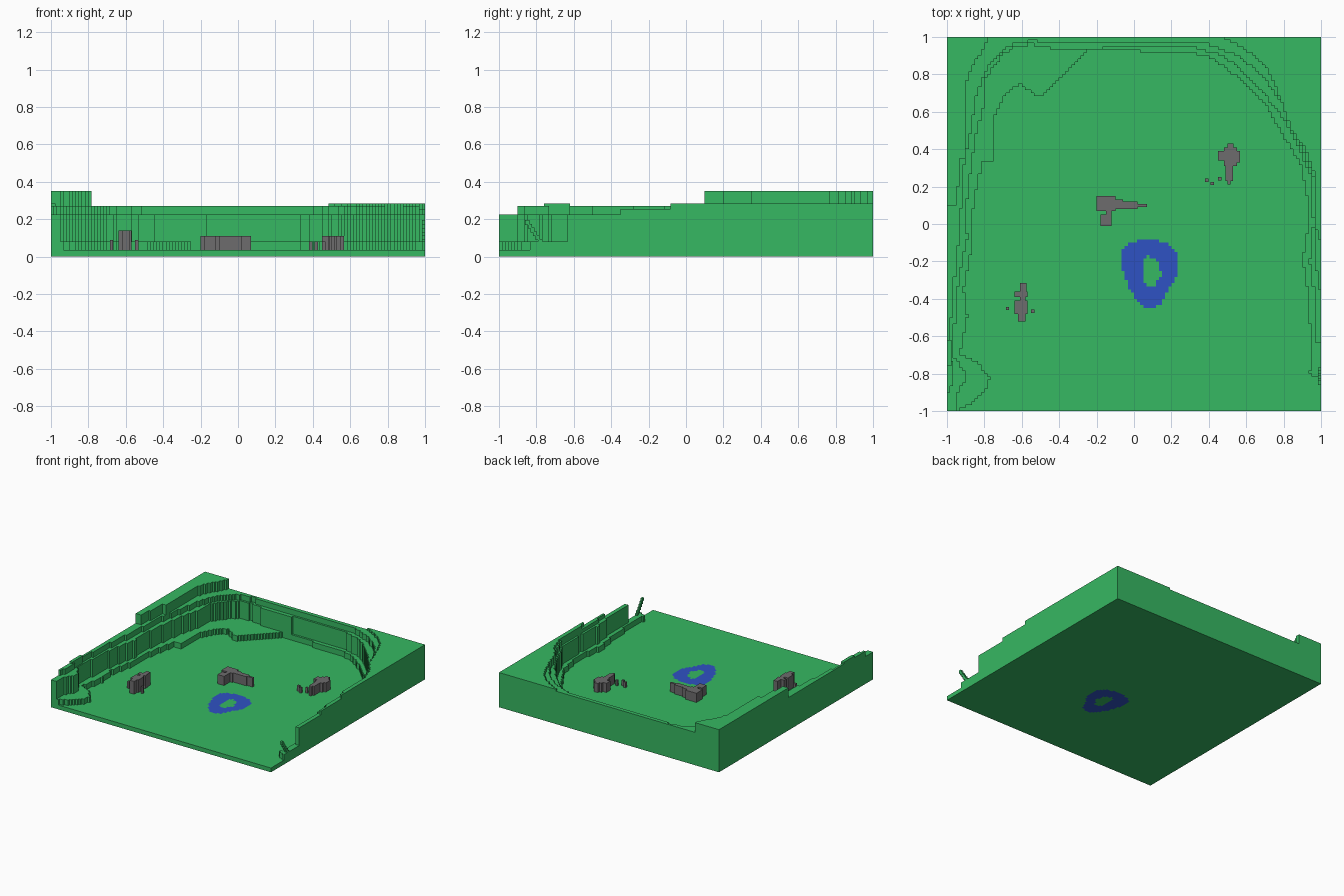
import bpy, bmesh
from mathutils import Vector

if "Cube" in bpy.data.objects:
    bpy.data.objects.remove(bpy.data.objects["Cube"])

N = 120                 # cells per side
C = 2 / N               # cell size
FLOOR = 0.035


def material(name, rgb):
    m = bpy.data.materials.new(name)
    m.use_nodes = True
    m.diffuse_color = (*rgb, 1)
    bsdf = m.node_tree.nodes["Principled BSDF"]
    bsdf.inputs["Base Color"].default_value = (*rgb, 1)
    bsdf.inputs["Roughness"].default_value = 0.9
    return m


GRASS = material("grass green", (0.037, 0.479, 0.122))
WATER = material("water blue", (0.028, 0.085, 0.55))
ROCK = material("rock grey", (0.155, 0.150, 0.155))


def inside(poly, x, y):
    hit = False
    for (x1, y1), (x2, y2) in zip(poly, poly[1:] + poly[:1]):
        if (y1 > y) != (y2 > y) and x < x1 + (y - y1) * (x2 - x1) / (y2 - y1):
            hit = not hit
    return hit


FRONT = [(1.1, -1.1), (-1.1, -1.1)]     # closes each basin at the open front

# Basin outlines: ground outside each one rises to the next terrace
low_basin = [
    (-.96, -1.1), (-.96, -1), (-.88, -.97), (-.8, -.9), (-.77, -.82), (-.85, -.73),
    (-.93, -.7), (-.91, -.6), (-.89, -.5), (-.91, -.35), (-.87, -.14), (-.87, .02),
    (-.83, .24), (-.81, .34), (-.75, .34), (-.75, .56), (-.69, .69), (-.61, .75),
    (-.5, .67), (-.37, .8), (-.24, .93), (.3, .92), (.43, .88), (.57, .77), (.7, .64),
    (.81, .45), (.89, .32), (.93, .13), (.93, -.03), (.9, -.2), (.93, -.35),
    (.95, -.67), (.94, -.8), (1, -.83), (1.1, -.83), (1.1, -1.1)]
cliff_basin = [
    (-.95, -1.1), (-.95, -.92), (-.9, -.83), (-.91, -.78), (-.97, -.7), (-.95, -.4),
    (-.93, -.25), (-.89, -.08), (-.9, .07), (-.87, .3), (-.85, .45), (-.8, .64),
    (-.8, .77), (-.72, .88), (-.66, .94), (-.55, .96), (-.4, .93), (-.2, .94),
    (0, .95), (.3, .95), (.48, .9), (.65, .75), (.8, .56), (.88, .4), (.95, .25),
    (.96, 0), (.94, -.2), (.96, -.35), (.97, -.63), (1.1, -.63), (1.1, -1.1)]
upper_basin = [
    (-1.1, -.92), (-.98, -.9), (-.96, -.8), (-.985, -.7), (-.97, -.4), (-.95, -.2),
    (-.93, 0), (-.91, .3), (-.87, .5), (-.84, .7), (-.78, .85), (-.68, .95),
    (-.55, .98), (-.4, .96), (-.2, .975), (0, .96), (.2, .975), (.4, .96), (.55, .9),
    (.68, .8), (.8, .63), (.9, .4), (.96, .25), (.975, 0), (.97, -.2), (.985, -.35),
    (1.1, -.35)] + FRONT
rim_basin = [
    (-1.1, .1), (-.96, .1), (-.94, .2), (-.94, .35), (-.9, .35), (-.9, .75),
    (-.85, .87), (-.8, .94), (-.74, 1.1), (.49, 1.1), (.49, .985), (.6, .93),
    (.7, .85), (.78, .68), (.84, .5), (.92, .4), (.97, .25), (.97, 0), (.985, -.08),
    (1.1, -.08)] + FRONT

# Pond ring with an island
pond = [(-.065, -.13), (-.02, -.1), (.07, -.075), (.17, -.1), (.235, -.16),
        (.23, -.27), (.18, -.36), (.14, -.43), (.085, -.455), (.03, -.43),
        (-.03, -.34), (-.065, -.22)]
island = [(.045, -.2), (.075, -.17), (.13, -.2), (.145, -.27), (.11, -.33),
          (.065, -.34), (.048, -.27)]


def height(x, y):
    if not inside(rim_basin, x, y):
        return 0.35 if x < 0 else 0.285
    if not inside(upper_basin, x, y):
        return 0.255 if x > .9 and y < 0 else 0.27
    if not inside(cliff_basin, x, y):
        return 0.225
    return FLOOR if inside(low_basin, x, y) else 0.08


# Terrain: one square column per cell, with walls only where heights differ
def build_terrain():
    mid = [-1 + (i + .5) * C for i in range(N)]
    h = [[height(x, y) for y in mid] for x in mid]
    bm = bmesh.new()

    def quad(pts, mat=0):
        bm.faces.new([bm.verts.new(p) for p in pts]).material_index = mat

    for i, x in enumerate(mid):
        for j, y in enumerate(mid):
            wet = int(inside(pond, x, y) and not inside(island, x, y))
            r, top = C / 2, h[i][j]
            ring = [(x - r, y - r), (x + r, y - r), (x + r, y + r), (x - r, y + r)]
            quad([(*p, top) for p in ring], wet)
            quad([(*p, 0) for p in reversed(ring)], wet)
            for k, (di, dj) in enumerate([(0, -1), (1, 0), (0, 1), (-1, 0)]):
                a, b = i + di, j + dj
                base = h[a][b] if 0 <= a < N and 0 <= b < N else 0
                if base < top:
                    p, q = ring[k], ring[(k + 1) % 4]
                    quad([(*p, base), (*q, base), (*q, top), (*p, top)])
    bmesh.ops.remove_doubles(bm, verts=bm.verts, dist=1e-5)
    me = bpy.data.meshes.new("terrain")
    bm.to_mesh(me)
    bm.free()
    me.materials.append(GRASS)
    me.materials.append(WATER)
    bpy.context.collection.objects.link(bpy.data.objects.new("terrain", me))


# Blocks given as (x0, x1, y0, y1, z0, z1)
def blocks(name, boxes, mat):
    bm = bmesh.new()
    for x0, x1, y0, y1, z0, z1 in boxes:
        vs = bmesh.ops.create_cube(bm, size=1)["verts"]
        bmesh.ops.scale(bm, verts=vs, vec=Vector((x1 - x0, y1 - y0, z1 - z0)))
        bmesh.ops.translate(bm, verts=vs, vec=Vector(
            ((x0 + x1) / 2, (y0 + y1) / 2, (z0 + z1) / 2)))
    me = bpy.data.meshes.new(name)
    bm.to_mesh(me)
    bm.free()
    me.materials.append(mat)
    bpy.context.collection.objects.link(bpy.data.objects.new(name, me))


def rock(name, top, plan):
    blocks(name, [(*p, FLOOR - .01, top) for p in plan], ROCK)


build_terrain()

rock("middle_rock", .11, [
    (-.2, -.1, .07, .15), (-.1, -.06, .08, .13), (-.06, .02, .08, .12),
    (.02, .07, .09, .107), (-.15, -.12, .05, .07), (-.18, -.12, -.01, .05)])
rock("back_rock", .11, [
    (.45, .48, .34, .39), (.48, .55, .31, .41), (.55, .567, .33, .39),
    (.5, .533, .41, .43), (.49, .53, .23, .31), (.5, .517, .21, .23)])
rock("back_pebbles", .08, [
    (.38, .397, .225, .242), (.41, .427, .208, .225), (.45, .467, .233, .25)])
rock("left_rock", .14, [
    (-.64, -.57, -.48, -.41), (-.62, -.58, -.52, -.48), (-.61, -.58, -.41, -.36),
    (-.64, -.57, -.39, -.36), (-.61, -.575, -.36, -.315)])
rock("left_pebbles", .09, [
    (-.685, -.668, -.46, -.443), (-.55, -.533, -.475, -.458)])

# Small raised knoll on the side ridge
blocks("ridge_knoll", [(-1, -.975, -.76, -.62, .2, .285)], GRASS)

# Leaning stem of stacked cells by the open front corner
blocks("leaning_stem", [
    (1 - C, 1, -.79 - k * .014, -.768 - k * .014, .07 + k * .02, .095 + k * .02)
    for k in range(6)], GRASS)
